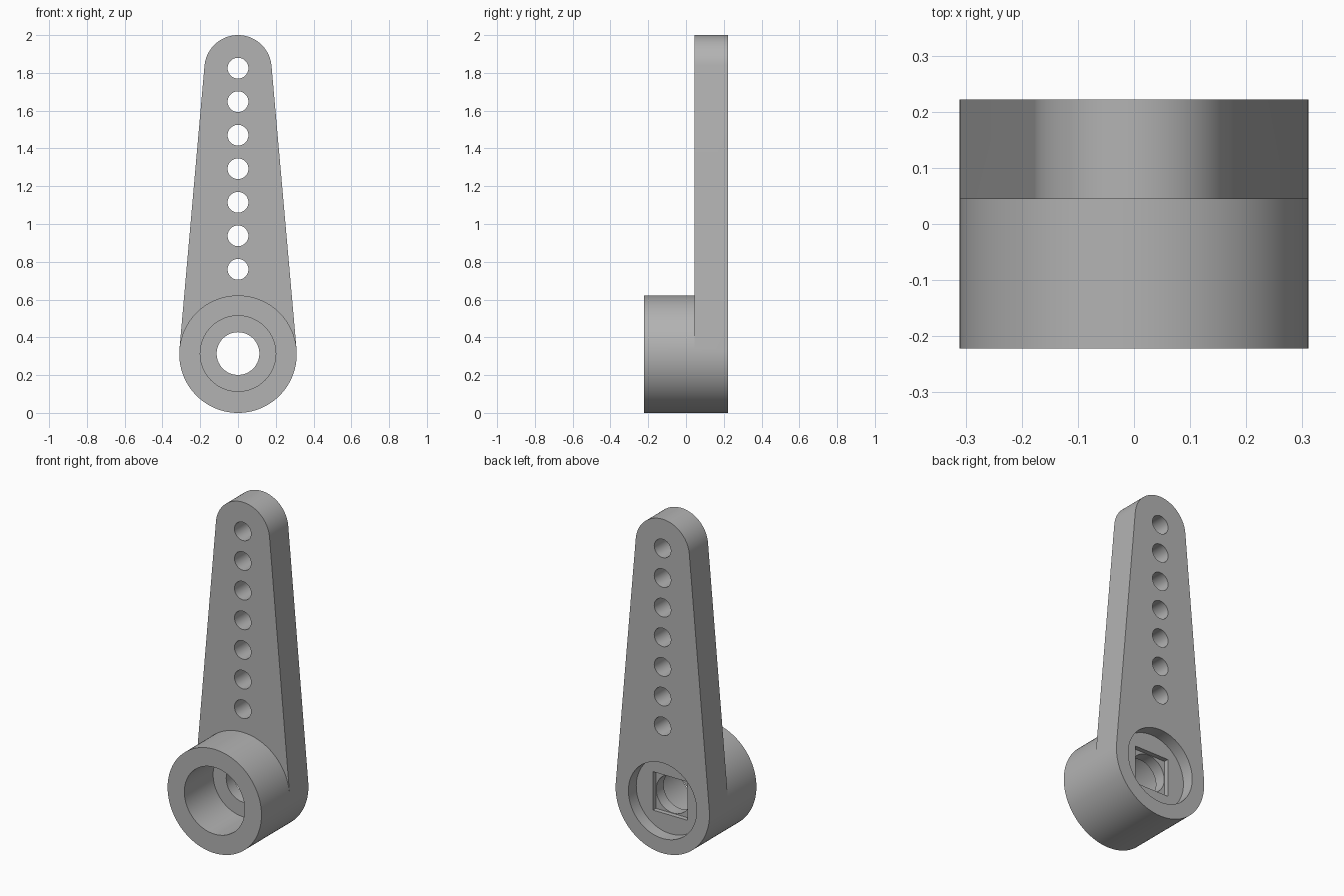
import bpy, bmesh
from math import sin, cos, pi, asin
from mathutils import Matrix

cube = bpy.data.objects.get("Cube")
if cube:
    bpy.data.objects.remove(cube, do_unlink=True)

HUB_Z, HUB_R = 0.311, 0.311
TIP_R = 0.178
TIP_Z = 2 - TIP_R
FRONT, STEP, BACK = -0.222, 0.045, 0.222

grey = bpy.data.materials.new("grey plastic")
grey.use_nodes = True
colour = (0.45, 0.45, 0.45, 1)
grey.diffuse_color = colour
grey.node_tree.nodes["Principled BSDF"].inputs["Base Color"].default_value = colour


def make_object(name, bm):
    bmesh.ops.recalc_face_normals(bm, faces=bm.faces[:])
    mesh = bpy.data.meshes.new(name)
    bm.to_mesh(mesh)
    bm.free()
    mesh.materials.append(grey)
    obj = bpy.data.objects.new(name, mesh)
    bpy.context.collection.objects.link(obj)
    return obj


def add_cylinder(bm, radius, z, y0, y1, segments):
    place = Matrix.Translation((0, (y0 + y1) / 2, z)) @ Matrix.Rotation(pi / 2, 4, 'X')
    bmesh.ops.create_cone(bm, cap_ends=True, segments=segments, radius1=radius,
                          radius2=radius, depth=y1 - y0, matrix=place)


def arc(radius, z, start, end, steps):
    angles = [start + (end - start) * i / steps for i in range(steps + 1)]
    return [(radius * cos(a), z + radius * sin(a)) for a in angles]


def row(bm, points, y):
    return [bm.verts.new((x, y, z)) for x, z in points]


def wall(bm, a, b):
    n = len(a)
    for i in range(n):
        j = (i + 1) % n
        bm.faces.new((a[i], a[j], b[j], b[i]))


# Tapered arm and round hub as one closed body, sides tangent to both arcs
t = asin((HUB_R - TIP_R) / (TIP_Z - HUB_Z))
upper = arc(HUB_R, HUB_Z, t, pi - t, 48)
lower = arc(HUB_R, HUB_Z, pi - t, 2 * pi + t, 56)
tip = arc(TIP_R, TIP_Z, t, pi - t, 48)

bm = bmesh.new()
hub_front = row(bm, upper + lower[1:-1], FRONT)
hub_step = row(bm, upper + lower[1:-1], STEP)
tip_step = row(bm, tip, STEP)
back = row(bm, tip + lower, BACK)
split = len(upper)
bm.faces.new(hub_front)
wall(bm, hub_front, hub_step)
bm.faces.new(tip_step + hub_step[:split][::-1])
wall(bm, tip_step + hub_step[split - 1:] + hub_step[:1], back)
bm.faces.new(back)
horn = make_object("lever_arm_with_hub", bm)

# Cutters: front bore, shaft hole, square socket, rear recess, row of pin holes
cutters = []
for name, radius, y0, y1 in (("front_bore", 0.2, -0.3, 0.05),
                             ("shaft_hole", 0.113, 0.0, 0.13),
                             ("rear_recess", 0.226, 0.148, 0.3)):
    bm = bmesh.new()
    add_cylinder(bm, radius, HUB_Z + 0.003, y0, y1, 80)
    cutters.append(make_object(name + "_cutter", bm))

bm = bmesh.new()
bmesh.ops.create_cube(bm, size=1, matrix=Matrix.Translation((0, 0.16, HUB_Z + 0.003))
                      @ Matrix.Diagonal((0.23, 0.08, 0.23, 1)))
cutters.append(make_object("square_socket_cutter", bm))

bm = bmesh.new()
for i in range(7):
    add_cylinder(bm, 0.055, 0.76 + i * 0.1775, -0.1, 0.4, 40)
cutters.append(make_object("pin_holes_cutter", bm))

bpy.context.view_layer.objects.active = horn
horn.select_set(True)
for cutter in cutters:
    cutter.hide_render = True
    mod = horn.modifiers.new(cutter.name, 'BOOLEAN')
    mod.operation = 'DIFFERENCE'
    mod.solver = 'EXACT'
    mod.object = cutter
    bpy.ops.object.modifier_apply(modifier=mod.name)
for cutter in cutters:
    bpy.data.objects.remove(cutter, do_unlink=True)

# Smooth round walls, crisp rims
bpy.ops.object.shade_smooth_by_angle(angle=pi / 6)
